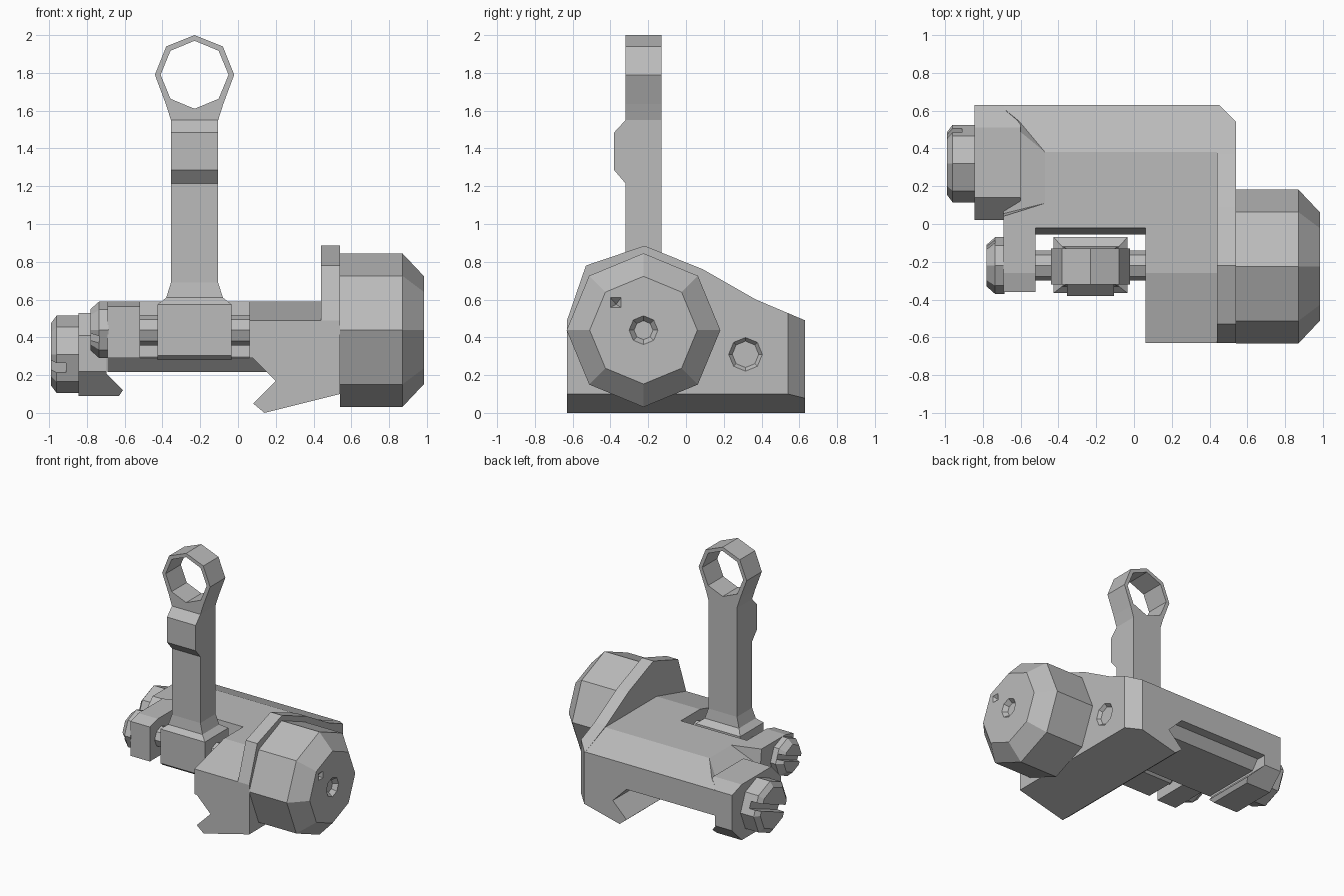
import bpy, bmesh, math

if "Cube" in bpy.data.objects:
    bpy.data.objects.remove(bpy.data.objects["Cube"])

metal = bpy.data.materials.new("grey_metal")
metal.diffuse_color = (0.5, 0.5, 0.5, 1)
metal.use_nodes = True
metal.node_tree.nodes["Principled BSDF"].inputs["Base Color"].default_value = metal.diffuse_color


def finish(bm, name):
    bmesh.ops.recalc_face_normals(bm, faces=bm.faces)
    me = bpy.data.meshes.new(name)
    bm.to_mesh(me)
    bm.free()
    me.materials.append(metal)
    ob = bpy.data.objects.new(name, me)
    bpy.context.collection.objects.link(ob)
    return ob


def loft(name, axis, rings):
    """Closed solid through 2D rings [(position, points), ...] along an axis."""
    place = {"X": lambda p, a, b: (p, a, b),
             "Y": lambda p, a, b: (a, p, b),
             "Z": lambda p, a, b: (a, b, p)}[axis]
    bm = bmesh.new()
    loops = [[bm.verts.new(place(p, a, b)) for a, b in pts] for p, pts in rings]
    n = len(loops[0])
    for r0, r1 in zip(loops, loops[1:]):
        for i in range(n):
            j = (i + 1) % n
            bm.faces.new((r0[i], r0[j], r1[j], r1[i]))
    bm.faces.new(loops[0])
    bm.faces.new(loops[-1])
    return finish(bm, name)


def prism(name, axis, pts, a, b):
    return loft(name, axis, [(a, pts), (b, pts)])


def hull(name, pts):
    bm = bmesh.new()
    for p in pts:
        bm.verts.new(p)
    res = bmesh.ops.convex_hull(bm, input=bm.verts)
    junk = [v for v in bm.verts if not v.link_faces]
    bmesh.ops.delete(bm, geom=junk, context="VERTS")
    return finish(bm, name)


def rect(a0, a1, b0, b1):
    return [(a0, b0), (a1, b0), (a1, b1), (a0, b1)]


def octagon(ca, cb, r):
    return [(ca + r * math.cos(i * math.pi / 4), cb + r * math.sin(i * math.pi / 4))
            for i in range(8)]


def boolean(ob, tool, op="DIFFERENCE"):
    m = ob.modifiers.new("cut", "BOOLEAN")
    m.operation, m.solver, m.object = op, "EXACT", tool
    bpy.context.view_layer.objects.active = ob
    bpy.ops.object.modifier_apply(modifier=m.name)
    bpy.data.objects.remove(tool)


# Front outline shared by the body and side plate: flat roof plus clamp jaw
jaw = [(-0.69, 0.29), (0.08, 0.29), (0.20, 0.17), (0.08, 0.05), (0.14, 0.0),
       (0.60, 0.115), (0.60, 1.0), (-0.69, 1.0)]

# Main body
body = prism("main_body", "X", [(-0.63, -0.1), (-0.63, 0.49), (-0.26, 0.59), (0.38, 0.59),
                                (0.63, 0.49), (0.63, -0.1)], -0.8, 0.44)
boolean(body, prism("jaw_cutter", "Y", jaw, -1, 1), "INTERSECT")
# pocket for the folding arm, with a sloped rear wall
boolean(body, prism("pocket_cutter", "X", [(-0.8, 0.1), (-0.06, 0.1), (-0.055, 0.29),
                                           (-0.02, 0.60), (-0.02, 0.8), (-0.8, 0.8)], -0.52, 0.06))
# shorter left lug
boolean(body, prism("lug_cutter", "Y", rect(-0.9, -0.5, 0.1, 0.8), -0.8, -0.36))
# sloped notch leading down to the left clamp
notch = [(-0.47, 0.11, 0.591), (-0.47, 0.38, 0.591), (-0.60, 0.10, 0.53),
         (-0.60, 0.54, 0.53), (-0.75, 0.04, 0.42), (-0.75, 0.61, 0.42),
         (-0.69, 0.04, 0.60), (-0.60, 0.60, 0.60)]
notch += [(x, y, 0.8) for x, y, z in notch]
boolean(body, hull("notch_cutter", notch))

# Cross rib in the rail channel
prism("recoil_rib", "X", [(-0.055, 0.295), (0.02, 0.217), (0.50, 0.217), (0.56, 0.295)], -0.69, 0.152)

# Right side plate with chamfered rear corner and a bolt recess
plate = prism("side_plate", "X", [(-0.63, -0.1), (-0.63, 0.49), (-0.53, 0.78), (-0.22, 0.885),
                                  (0.09, 0.76), (0.37, 0.60), (0.63, 0.49), (0.63, -0.1)], 0.44, 0.54)
boolean(plate, prism("jaw_cutter", "Y", jaw, -1, 1), "INTERSECT")
boolean(plate, prism("corner_cutter", "Z", [(0.45, 0.63), (0.45, 0.8), (0.8, 0.8), (0.8, 0.54),
                                            (0.54, 0.54)], -0.5, 1.5))
boolean(plate, loft("bolt_recess_cutter", "X", [(0.515, octagon(0.315, 0.31, 0.07)),
                                                (0.545, octagon(0.315, 0.31, 0.093))]))

# Large adjustment knob
knob = loft("adjustment_knob", "X", [(0.54, octagon(-0.225, 0.438, 0.407)),
                                     (0.87, octagon(-0.225, 0.438, 0.407)),
                                     (0.985, octagon(-0.225, 0.438, 0.285))])
boolean(knob, loft("centre_recess_cutter", "X", [(0.95, octagon(-0.225, 0.438, 0.05)),
                                                 (0.99, octagon(-0.225, 0.438, 0.08))]))
boolean(knob, hull("dimple_cutter", [(0.95, -0.37, 0.575), (0.99, -0.405, 0.615),
                                     (0.99, -0.34, 0.615), (0.99, -0.405, 0.555),
                                     (0.99, -0.34, 0.555)]))

# Left clamp jaw
clamp = prism("left_clamp", "X", [(0.02, 0.22), (0.02, 0.41), (0.14, 0.53), (0.51, 0.53),
                                  (0.63, 0.49), (0.63, 0.21), (0.51, 0.09), (0.14, 0.09)], -0.845, -0.4)
boolean(clamp, prism("hook_cutter", "Y", [(-0.9, 0.0), (-0.9, 0.8), (-0.60, 0.8), (-0.60, 0.29),
                                          (-0.695, 0.29), (-0.695, 0.205), (-0.61, 0.12),
                                          (-0.63, 0.09), (-0.64, 0.0)], -1, 1), "INTERSECT")


# Slotted screws on the left
def screw(name, y, z, r, r_end, x_in, x_mid, x_out, slot_x, half_slot):
    ob = loft(name, "X", [(x_in, octagon(y, z, r)), (x_mid, octagon(y, z, r)),
                          (x_out, octagon(y, z, r_end))])
    t = math.radians(22)
    c, s = math.cos(t), math.sin(t)
    pts = [(y + a * c - b * s, z + a * s + b * c)
           for a, b in rect(-0.5, 0.5, -half_slot, half_slot)]
    boolean(ob, prism("slot_cutter", "X", pts, slot_x, x_out - 0.1))


screw("clamp_screw", 0.32, 0.31, 0.205, 0.165, -0.84, -0.96, -0.99, -0.91, 0.027)
screw("hinge_screw", -0.22, 0.44, 0.15, 0.11, -0.685, -0.735, -0.78, -0.735, 0.02)

# Hinge pin
prism("hinge_pin", "X", octagon(-0.22, 0.438, 0.08), -0.53, 0.07)

# Hinge block flaring up into the arm
loft("hinge_block", "Z", [(0.28, rect(-0.425, -0.035, -0.335, -0.10)),
                          (0.305, rect(-0.425, -0.035, -0.365, -0.07)),
                          (0.575, rect(-0.425, -0.035, -0.365, -0.07)),
                          (0.61, rect(-0.38, -0.08, -0.33, -0.12)),
                          (0.69, rect(-0.355, -0.105, -0.32, -0.13))])

# Upright arm ending in an octagonal eyepiece ring
half = [(0.125, 0.69), (0.125, 1.55), (0.152, 1.635), (0.21, 1.79), (0.15, 1.94)]
outline = [(-0.23 + a, z) for a, z in half] + [(-0.23, 2.0)] + [(-0.23 - a, z) for a, z in half[::-1]]
arm = prism("sight_arm", "Y", outline, -0.32, -0.13)
boolean(arm, prism("eye_cutter", "Y", octagon(-0.23, 1.79, 0.18), -0.6, 0.2))

# Raised grip on the arm's front
prism("arm_grip", "X", [(-0.32, 1.215), (-0.38, 1.285), (-0.38, 1.485), (-0.32, 1.55)], -0.355, -0.105)
